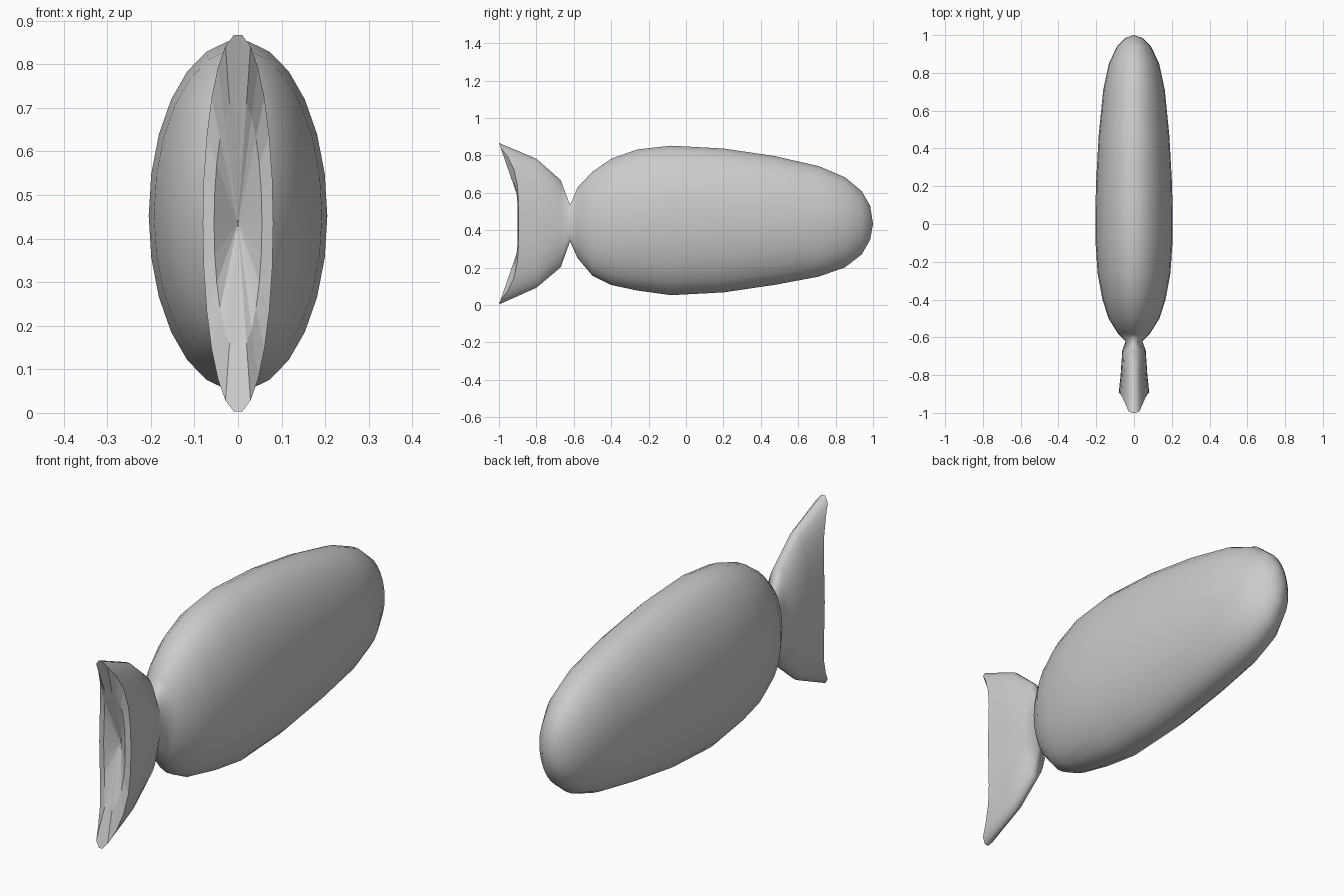
import bpy, bmesh, math

if "Cube" in bpy.data.objects:
    bpy.data.objects.remove(bpy.data.objects["Cube"])

SIDES = 26
grey = bpy.data.materials.new("plain grey")
grey.diffuse_color = (0.6, 0.6, 0.6, 1)
grey.use_nodes = True
grey.node_tree.nodes["Principled BSDF"].inputs["Base Color"].default_value = grey.diffuse_color

# Cross-sections from nose to tail: y, half width, bottom z, top z
SECTIONS = [
    (0.985, 0.045, 0.35, 0.53), (0.94, 0.09, 0.27, 0.61), (0.85, 0.133, 0.20, 0.685),
    (0.71, 0.163, 0.15, 0.745), (0.47, 0.187, 0.105, 0.80), (0.20, 0.202, 0.065, 0.84),
    (-0.08, 0.205, 0.05, 0.855), (-0.26, 0.193, 0.075, 0.835), (-0.40, 0.167, 0.105, 0.785),
    (-0.50, 0.135, 0.155, 0.715), (-0.58, 0.085, 0.25, 0.63), (-0.62, 0.045, 0.34, 0.535),
    (-0.67, 0.062, 0.20, 0.67), (-0.80, 0.071, 0.09, 0.785),
]

bm = bmesh.new()
angles = [2 * math.pi * i / SIDES for i in range(SIDES)]


def ring(half_w, bottom, top, y_at):
    mid, half_h = (bottom + top) / 2, (top - bottom) / 2
    return [bm.verts.new((half_w * math.cos(a), y_at(abs(math.sin(a))),
                          mid + half_h * math.sin(a))) for a in angles]


def bridge(r1, r2, smooth):
    for i in range(SIDES):
        j = (i + 1) % SIDES
        bm.faces.new((r1[i], r1[j], r2[j], r2[i])).smooth = smooth


def fan(r, tip, smooth):
    v = bm.verts.new(tip)
    for i in range(SIDES):
        bm.faces.new((r[i], r[(i + 1) % SIDES], v)).smooth = smooth


def sweep(s):
    return min(1, 1.2 * s ** 4)


# Body and tail skin, ending in the swept-back rim of the tail
rings = [ring(w, lo, hi, lambda s, y=y: y) for y, w, lo, hi in SECTIONS]
rim = ring(0.081, 0.0, 0.87, lambda s: -0.895 - 0.105 * sweep(s))
rings.append(rim)
fan(rings[0], (0, 1, 0.435), True)
for r1, r2 in zip(rings, rings[1:]):
    bridge(r1, r2, True)

# Hollow, faceted end of the tail
inner = ring(0.055, 0.14, 0.73, lambda s: -0.9 - 0.05 * sweep(s))
bridge(rim, inner, False)
fan(inner, (0, -0.85, 0.435), False)

bmesh.ops.recalc_face_normals(bm, faces=bm.faces)
for i in range(SIDES):
    bm.edges.get((rim[i], rim[(i + 1) % SIDES])).smooth = False

mesh = bpy.data.meshes.new("fish_body")
bm.to_mesh(mesh)
bm.free()
mesh.materials.append(grey)
fish = bpy.data.objects.new("fish_body", mesh)
bpy.context.collection.objects.link(fish)
